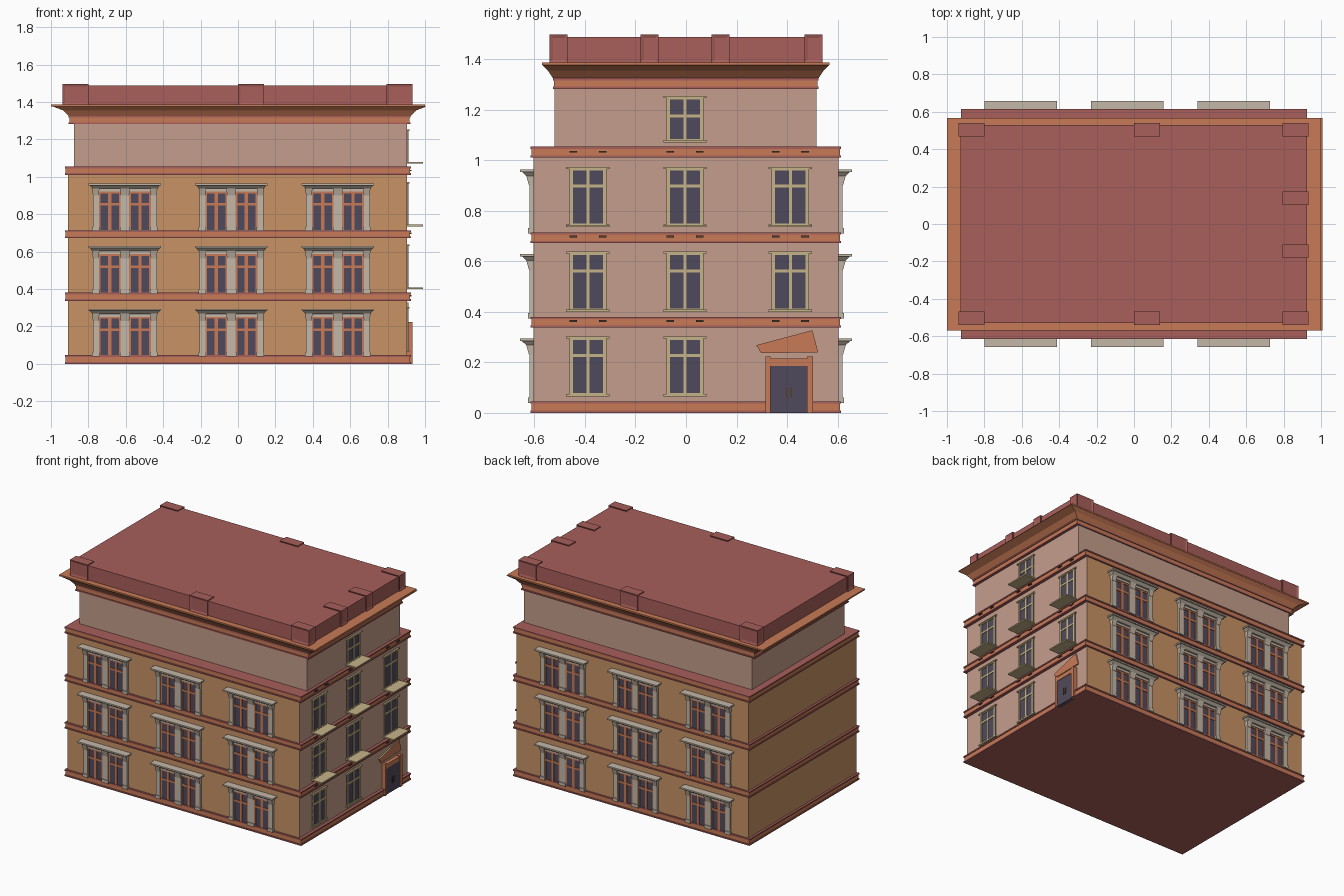
import bpy, bmesh
from math import pi
from mathutils import Vector

cube = bpy.data.objects.get("Cube")
if cube:
    bpy.data.objects.remove(cube)


def lin(c):
    c /= 255
    return c / 12.92 if c <= 0.04045 else ((c + 0.055) / 1.055) ** 2.4


def material(name, *rgb):
    m = bpy.data.materials.new(name)
    col = [lin(c) for c in rgb] + [1]
    m.diffuse_color = col
    m.use_nodes = True
    m.node_tree.nodes["Principled BSDF"].inputs["Base Color"].default_value = col
    return m


OCHRE, PINK, ORANGE, RED, STONE, BEIGE, GLASS, DARK = range(8)
MATS = [material("ochre wall", 200, 146, 100), material("pink wall", 197, 158, 140),
        material("orange trim", 200, 122, 86), material("brick red", 168, 95, 91),
        material("stone", 196, 184, 168), material("beige frame", 198, 180, 136),
        material("dark glass", 80, 74, 92), material("dark bracket", 84, 64, 50)]


def box(bm, x, y, z, mat, flare=(0, 0)):
    """Add a box from ranges; flare widens its top on both sides."""
    lo, hi = Vector((x[0], y[0], z[0])), Vector((x[1], y[1], z[1]))
    made = bmesh.ops.create_cube(bm, size=1)["verts"]
    for v in made:
        for i in range(3):
            side = 1 if v.co[i] > 0 else -1
            grow = flare[i] * side if i < 2 and v.co.z > 0 else 0
            v.co[i] = (hi[i] if side > 0 else lo[i]) + grow
    faces = {f for v in made for f in v.link_faces}
    for f in faces:
        f.material_index = mat
    return faces


def mesh(name, bm):
    bm.normal_update()
    me = bpy.data.meshes.new(name)
    bm.to_mesh(me)
    bm.free()
    for m in MATS:
        me.materials.append(m)
    return me


def place(name, me, loc=(0, 0, 0), turn=0):
    ob = bpy.data.objects.new(name, me)
    ob.location = loc
    ob.rotation_euler.z = turn
    bpy.context.collection.objects.link(ob)
    return ob


def around(c, half):
    return (c - half, c + half)


WALL_X, WALL_Y, STOREY = 0.904, 0.603, 0.335

# Lower walls: pink on the entrance side, ochre elsewhere
bm = bmesh.new()
box(bm, (-0.91, WALL_X), (-WALL_Y, WALL_Y), (0.005, 1.04), OCHRE)
bm.normal_update()
for f in bm.faces:
    if f.normal.x > 0.5:
        f.material_index = PINK
place("lower_walls", mesh("lower_walls", bm))

# Set-back top storey
bm = bmesh.new()
box(bm, (-0.877, WALL_X), (-0.52, 0.517), (1.04, 1.3), PINK)
place("top_storey", mesh("top_storey", bm))


# Moulded bands between storeys
def band(name, x, y, z0, z1):
    bm = bmesh.new()
    lip, step = 0.009, 0.005
    box(bm, x, y, (z0, z0 + lip), RED)
    box(bm, (x[0] + step, x[1] - step), (y[0] + step, y[1] - step), (z0 + lip, z1 - lip), ORANGE)
    box(bm, x, y, (z1 - lip, z1), RED)
    place(name, mesh(name, bm))


for i, (z0, z1) in enumerate([(0, 0.046), (0.337, 0.38), (0.672, 0.714), (1.01, 1.054)]):
    band(f"storey_band_{i}", (-0.926, 0.925), (-0.616, 0.614), z0, z1)
band("cornice_band", (-0.905, 0.923), (-0.527, 0.525), 1.282, 1.325)

# Flaring cornice
bm = bmesh.new()
box(bm, (-0.905, 0.923), (-0.527, 0.525), (1.325, 1.355), ORANGE, (0.03, 0.02))
box(bm, (-0.935, 0.953), (-0.547, 0.545), (1.355, 1.376), ORANGE, (0.055, 0.022))
box(bm, (-1, 1), (-0.57, 0.568), (1.376, 1.386), ORANGE)
place("cornice", mesh("cornice", bm))

# Flat roof block
bm = bmesh.new()
box(bm, (-0.928, 0.924), (-0.53, 0.53), (1.386, 1.488), RED)
place("roof_block", mesh("roof_block", bm))

# Roof posts with sunken panels
bm = bmesh.new()
box(bm, around(0, 0.07), around(0, 0.036), (1.386, 1.497), RED)
bm.normal_update()
for f in [f for f in bm.faces if abs(f.normal.z) < 0.5]:
    bmesh.ops.inset_region(bm, faces=[f], thickness=0.02, depth=-0.005)
post = mesh("roof_post", bm)
spots = [(x, s * 0.504) for x in (-0.868, 0.07, 0.864) for s in (-1, 1)]
spots += [(0.864, y) for y in (-0.145, 0.137)]
for x, y in spots:
    place("roof_post", post, (x, y, 0))

# Double window bay: local -y points out of the wall
bm = bmesh.new()
box(bm, around(0, 0.17), (-0.004, 0.004), (0, 0.23), STONE)
for s in (-1, 1):
    c = s * 0.081
    box(bm, around(c, 0.058), (-0.007, 0), (0.006, 0.21), GLASS)
    for edge in (-0.054, 0.054):
        box(bm, around(c + edge, 0.005), (-0.011, 0), (0.006, 0.21), ORANGE)
    box(bm, around(c, 0.009), (-0.011, 0), (0.006, 0.21), ORANGE)
    box(bm, around(c, 0.058), (-0.011, 0), (0.137, 0.151), ORANGE)
    box(bm, around(c, 0.058), (-0.011, 0), (0.202, 0.212), ORANGE)
for c, half in ((-0.155, 0.016), (0, 0.023), (0.155, 0.016)):
    box(bm, around(c, half), (-0.016, 0), (0, 0.215), STONE)
    box(bm, around(c, half + 0.004), (-0.022, 0), (0, 0.022), STONE)
    box(bm, around(c, half), (-0.018, 0), (0.19, 0.232), STONE, (0.003, 0.012))
box(bm, around(0, 0.171), (-0.016, 0), (0.212, 0.23), STONE)
box(bm, around(0, 0.173), (-0.028, 0), (0.228, 0.245), STONE, (0.015, 0.018))
box(bm, around(0, 0.194), (-0.054, 0), (0.245, 0.255), STONE)
bay = mesh("window_bay", bm)
for floor in range(3):
    for x in (-0.605, -0.036, 0.534):
        z = 0.039 + floor * STOREY
        place("front_window_bay", bay, (x, -WALL_Y, z))
        place("back_window_bay", bay, (x, WALL_Y, z), pi)


# Framed side windows
def side_window(name, height, transom):
    bm = bmesh.new()
    half, rim = 0.074, 0.014
    box(bm, around(0, half), (-0.003, 0), (0, height), GLASS)
    for s in (-1, 1):
        box(bm, around(s * (half - rim / 2), rim / 2), (-0.008, 0), (0, height), BEIGE)
    box(bm, around(0, 0.006), (-0.007, 0), (0, height), BEIGE)
    box(bm, around(0, half), (-0.007, 0), around(transom, 0.006), BEIGE)
    box(bm, around(0, half), (-0.008, 0), (0, rim), BEIGE)
    box(bm, around(0, half), (-0.008, 0), (height - rim, height), BEIGE)
    box(bm, around(0, half + 0.012), (-0.012, 0), (height - 0.008, height), BEIGE)
    box(bm, around(0, half + 0.012), (-0.012, 0), (0, 0.01), BEIGE)
    return mesh(name, bm)


tall = side_window("tall_window", 0.238, 0.162)
short = side_window("short_window", 0.184, 0.104)

# Balcony slab with two small brackets on the band below
bm = bmesh.new()
box(bm, around(0, 0.086), (-0.085, 0), (0, 0.009), BEIGE)
for c in (-0.058, 0.058):
    box(bm, around(c, 0.015), (-0.024, 0), (-0.04, -0.033), DARK)
balcony = mesh("balcony", bm)

COLUMNS = (-0.388, -0.004, 0.413)
for floor in range(4):
    z = 0.065 + floor * STOREY
    for i, y in enumerate(COLUMNS):
        if floor and (floor < 3 or i == 1):
            place("balcony_slab", balcony, (WALL_X, y, z), pi / 2)
        if (floor == 0 and i == 2) or (floor == 3 and i != 1):
            continue
        place("side_window", short if floor == 3 else tall, (WALL_X, y, z), pi / 2)
# Remaining brackets along the top band
bm = bmesh.new()
for y in (COLUMNS[0], COLUMNS[2]):
    for c in (-0.058, 0.058):
        box(bm, (WALL_X, 0.928), around(y + c, 0.015), (1.03, 1.037), DARK)
place("top_band_brackets", mesh("top_band_brackets", bm))

# Entrance door with frame and handles
bm = bmesh.new()
box(bm, (0.9, 0.927), (0.33, 0.48), (0, 0.19), GLASS)
box(bm, (0.9, 0.93), (0.33, 0.48), (0.186, 0.216), ORANGE)
box(bm, (0.9, 0.933), (0.315, 0.335), (0, 0.223), ORANGE)
box(bm, (0.9, 0.933), (0.478, 0.503), (0, 0.223), ORANGE)
for y in (0.398, 0.416):
    box(bm, (0.92, 0.932), around(y, 0.004), (0.06, 0.103), DARK)
place("entrance_door", mesh("entrance_door", bm))

# Slanted panel over the door with a pale border
bm = bmesh.new()
outline = [(0.298, 0.236), (0.523, 0.24), (0.5, 0.327), (0.278, 0.268)]
face = bm.faces.new([bm.verts.new((WALL_X + 0.008, y, z)) for y, z in outline])
bm.normal_update()
face.material_index = ORANGE
rim = bmesh.ops.inset_region(bm, faces=[face], thickness=0.009)["faces"]
for f in rim:
    f.material_index = BEIGE
edges = [e for e in bm.edges if e.is_boundary]
side = bmesh.ops.extrude_edge_only(bm, edges=edges)["geom"]
for g in side:
    if isinstance(g, bmesh.types.BMVert):
        g.co.x = WALL_X
    elif isinstance(g, bmesh.types.BMFace):
        g.material_index = BEIGE
bmesh.ops.recalc_face_normals(bm, faces=bm.faces)
if face.normal.x < 0:
    bmesh.ops.reverse_faces(bm, faces=bm.faces)
place("door_panel", mesh("door_panel", bm))

# Red ground plate
bm = bmesh.new()
box(bm, (-0.92, 0.92), (-0.61, 0.61), (0, 0.006), RED)
place("base_plate", mesh("base_plate", bm))
